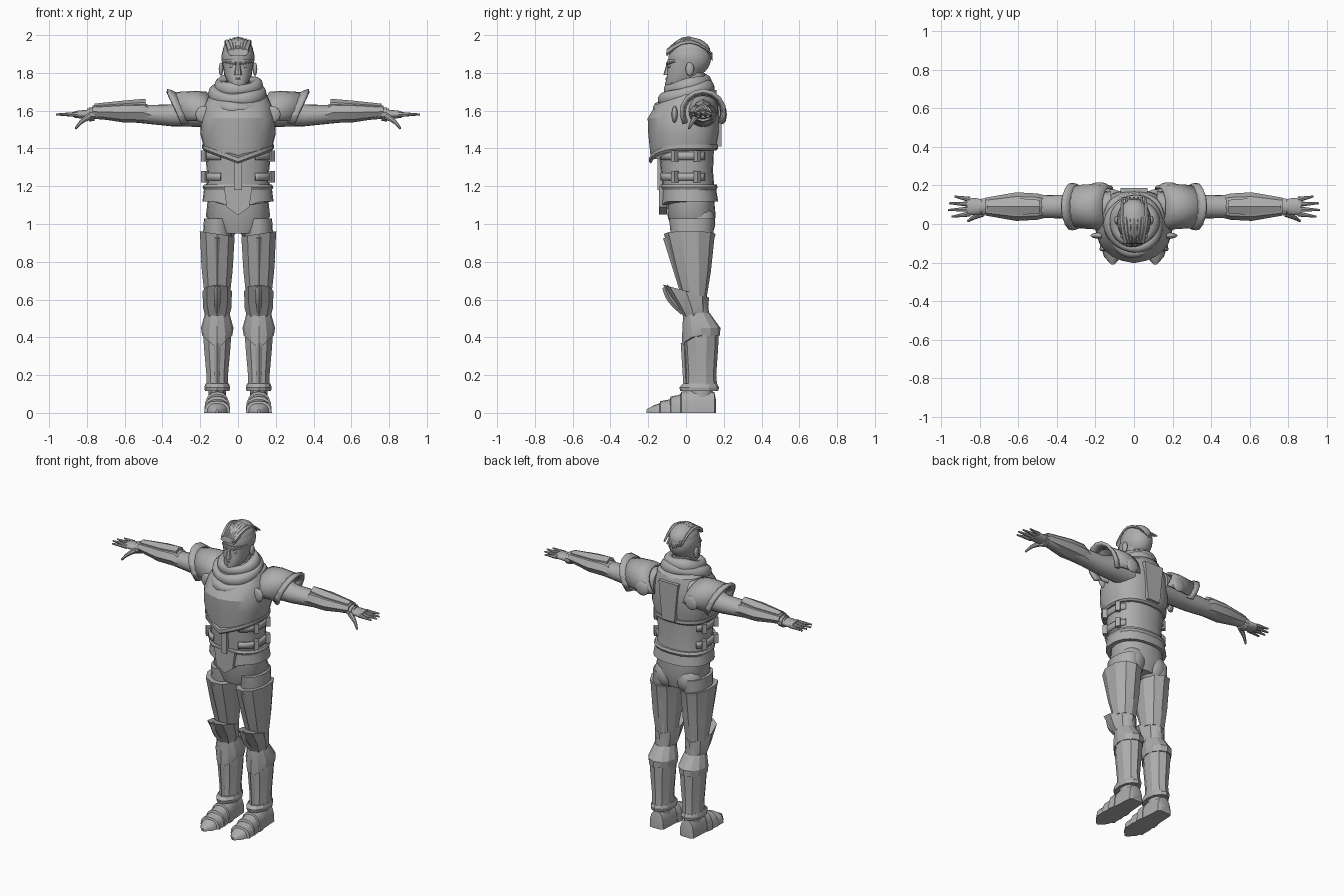
import bpy
import bmesh
from math import sin, cos, pi, radians, copysign
from mathutils import Vector, Matrix

default_cube = bpy.data.objects.get("Cube")
if default_cube:
    bpy.data.objects.remove(default_cube)

grey = (.42, .42, .42, 1)
material = bpy.data.materials.new("plain grey")
material.use_nodes = True
material.diffuse_color = grey
material.node_tree.nodes["Principled BSDF"].inputs["Base Color"].default_value = grey

# Shared centre lines of the limbs
LEG_X, ARM_Y, ARM_Z = .11, .09, 1.59


def finish(name, bm, mirror=False, angle=35, thick=0):
    """Turn a bmesh into a shaded object, optionally mirrored and thickened."""
    bmesh.ops.recalc_face_normals(bm, faces=bm.faces[:])
    mesh = bpy.data.meshes.new(name)
    bm.to_mesh(mesh)
    bm.free()
    mesh.materials.append(material)
    mesh.shade_smooth()
    mesh.set_sharp_from_angle(angle=radians(angle))
    part = bpy.data.objects.new(name, mesh)
    bpy.context.collection.objects.link(part)
    if thick:
        part.modifiers.new("thickness", "SOLIDIFY").thickness = thick
    if mirror:
        part.modifiers.new("mirror", "MIRROR").use_mirror_merge = False


def skin(rows, closed=True, caps=True):
    """Join rows of points with quads, and close the ends."""
    bm = bmesh.new()
    grid = [[bm.verts.new(point) for point in row] for row in rows]
    count = len(grid[0])
    for low, high in zip(grid, grid[1:]):
        for i in range(count if closed else count - 1):
            j = (i + 1) % count
            bm.faces.new((low[i], low[j], high[j], high[i]))
    if closed and caps:
        bm.faces.new(grid[0])
        bm.faces.new(grid[-1])
    return bm


def loft(name, axis, rings, sides=20, power=1, arc=None, warp=None, **options):
    """Skin rings of (position, two centres, two radii); an arc leaves them open."""
    start, sweep = arc or (-90, 360)
    rows = []
    for position, centre_a, centre_b, radius_a, radius_b in rings:
        row = []
        for i in range(sides + 1 if arc else sides):
            turn = radians(start + sweep * i / sides)
            a = centre_a + radius_a * copysign(abs(cos(turn)) ** power, cos(turn))
            b = centre_b + radius_b * copysign(abs(sin(turn)) ** power, sin(turn))
            point = Vector({"x": (position, a, b), "y": (a, position, b), "z": (a, b, position)}[axis])
            if warp:
                warp(point)
            row.append(point)
        rows.append(row)
    finish(name, skin(rows, closed=not arc), **options)


def body(name, *rings, **options):
    """Rings of (z, y, half width, half depth) on the centre line."""
    loft(name, "z", [(z, 0, y, wide, deep) for z, y, wide, deep in rings], **options)


def leg(name, *rings, sides=10, angle=20, **options):
    """Rings of (z, y, half width, half depth) around both legs."""
    loft(name, "z", [(z, LEG_X, y, wide, deep) for z, y, wide, deep in rings],
         sides=sides, angle=angle, mirror=True, **options)


def arm(name, *rings, **options):
    """Rings of (x, z offset, half depth, half height) around both arms."""
    loft(name, "x", [(x, ARM_Y, ARM_Z + lift, deep, high) for x, lift, deep, high in rings],
         mirror=True, **options)


def foot(name, *rings):
    """Rings of (y, half width, height) flattened on the floor."""
    def flatten(point):
        point.z = max(point.z, 0)
    loft(name, "y", [(y, LEG_X, 0, wide, high) for y, wide, high in rings],
         sides=16, power=.8, warp=flatten, mirror=True)


def tube(name, start, end, thin, thick, bow=(0, 0, 0), sides=8, **options):
    """Bowed tube whose radius runs from the first value to the second."""
    start, end, bow = Vector(start), Vector(end), Vector(bow)
    along = (end - start).normalized()
    across = along.cross(Vector((1, 0, 0) if abs(along.x) < .5 else (0, 0, 1))).normalized()
    rows = []
    for step in range(7):
        t = step / 6
        centre = start.lerp(end, t) + bow * sin(pi * t)
        radius = thin + (thick - thin) * t
        slope = (end - start + bow * pi * cos(pi * t)).normalized()
        upward = slope.cross(across).normalized()
        rows.append([centre + radius * (across * cos(turn) + upward * sin(turn))
                     for turn in (2 * pi * i / sides for i in range(sides))])
    finish(name, skin(rows), **options)


def ball(name, centre, radii, **options):
    bm = bmesh.new()
    bmesh.ops.create_uvsphere(bm, u_segments=20, v_segments=12, radius=1)
    bm.transform(Matrix.Translation(centre) @ Matrix.Diagonal((*radii, 1)))
    finish(name, bm, angle=60, **options)


def plate(name, half, front, back):
    """Symmetric flat plate from the (x, z) points of its left half."""
    outline = half + [(-x, z) for x, z in reversed(half)]
    finish(name, skin([[(x, y, z) for x, z in outline] for y in (front, back)]))


def scarf_roll(name, y, z, radius, tilt):
    """Uneven fabric ring that dips at the front."""
    place = Matrix.Translation((0, y, z)) @ Matrix.Rotation(radians(tilt), 4, "X")
    rows = []
    for i in range(33):
        around = i * pi / 16
        fold = .03 + .004 * sin(3 * around + tilt)
        rows.append([place @ Vector((cos(around) * (radius + fold * cos(turn)),
                                     sin(around) * (radius + fold * cos(turn)), 1.3 * fold * sin(turn)))
                     for turn in (k * pi / 5 for k in range(10))])
    bm = skin(rows, caps=False)
    bmesh.ops.remove_doubles(bm, verts=bm.verts[:], dist=.0001)
    finish(name, bm, angle=60)


# Head, neck and face
body("neck", (1.62, .04, .07, .08), (1.8, .03, .06, .07))
ball("skull", (0, .02, 1.88), (.088, .113, .105))
body("jaw", (1.71, -.06, .03, .04), (1.74, -.04, .05, .07), (1.79, -.01, .073, .09),
     (1.87, .01, .085, .108), power=.9, angle=60)
body("nose", (1.79, -.1, .02, .02), (1.86, -.09, .01, .01), sides=8)
body("goatee", (1.7, -.08, .01, .01), (1.72, -.08, .03, .03), (1.75, -.07, .04, .04), sides=10)
tube("moustache", (0, -.1, 1.77), (.05, -.07, 1.74), .01, .005, mirror=True)
tube("eyebrow", (.01, -.1, 1.85), (.07, -.06, 1.86), .008, .004, bow=(.01, 0, 0), mirror=True)
ball("eye", (.035, -.085, 1.835), (.014, .01, .008), mirror=True)
ball("ear", (.09, .02, 1.82), (.012, .022, .035), mirror=True)

# Swept-back hair
ball("hair_cap", (0, .02, 1.91), (.082, .11, .078))
for i in range(-3, 4):
    side, drop = i * .02, abs(i) * .01
    tube("hair_lock", (side * .6, -.1, 1.91), (side, .14, 1.87 + drop), .02, .006,
         bow=(side * .2, 0, .09 - drop), sides=6)

# Scarf
body("scarf_base", (1.61, -.01, .15, .15), (1.68, 0, .14, .13), (1.74, .02, .09, .09))
scarf_roll("scarf_top_roll", .01, 1.73, .1, 14)
scarf_roll("scarf_middle_roll", 0, 1.69, .125, 17)
scarf_roll("scarf_lower_roll", -.04, 1.64, .11, 20)


# Breastplate with a centre ridge and a pointed lower edge
def chest_point(point):
    middle = max(0, 1 - abs(point.x) / .19)
    if point.y < 0:
        point.y -= .025 * middle
        if point.z < 1.43:
            point.z -= .07 * middle


body("breastplate", (1.4, 0, .18, .16), (1.48, 0, .2, .175), (1.56, 0, .195, .178), (1.63, .02, .18, .155),
     (1.69, .04, .15, .12), (1.72, .04, .1, .09), sides=24, power=.8, warp=chest_point, angle=25)
body("breastplate_rim", (1.39, 0, .18, .16), (1.4, 0, .19, .17), (1.42, 0, .19, .17),
     sides=24, power=.8, warp=chest_point)
plate("back_plate", [(.045, 1.41), (.07, 1.66)], .12, .187)
body("back_collar", (1.62, .05, .14, .12), (1.71, .04, .13, .12), arc=(20, 140), thick=.02)


# Vest, hem and front tabs
def hem_point(point):
    if point.z < 1.15 and point.y < 0:
        point.z -= .04 * max(0, 1 - abs(point.x) / .12)


body("vest", (1.17, .015, .17, .137), (1.28, .005, .165, .138), (1.44, 0, .18, .15), power=.85)
body("hem_skirt", (1.12, .02, .188, .15), (1.2, .015, .178, .142), sides=24, power=.85, warp=hem_point)
body("hem_band", (1.18, .015, .18, .145), (1.195, .015, .187, .153), (1.21, .015, .18, .147), power=.85)
plate("centre_tab", [(.075, 1.2), (.06, 1.09), (.005, 1.05)], -.142, -.1)
plate("vest_placket", [(.02, 1.18), (.02, 1.36)], -.15, -.13)

# Side straps and buckles
for z in (1.25, 1.36):
    body("side_strap", (z - .02, 0, .18, .15), (z + .02, 0, .18, .15), power=.85, arc=(-62, 100),
         thick=.014, mirror=True)
    for y in (-.06, .06):
        tube("buckle", (.175, y, z - .03), (.175, y, z + .03), .02, .02, sides=4, mirror=True)

# Hips and trousers
body("hips", (.95, .03, .1, .1), (1.04, .03, .17, .127), (1.18, .02, .155, .125), power=.85, angle=60)
ball("seat", (.08, .07, 1.01), (.085, .085, .1), mirror=True)
leg("trouser_leg", (.08, .08, .045, .06), (.47, .06, .06, .07), (.62, .045, .06, .065),
    (.8, .035, .085, .1), (1.03, .03, .07, .12), sides=20, angle=60)


# Thigh armour and knee plates
def thigh_slope(point):
    if point.z > .9:
        point.z += (point.x - .16) * .15


def knee_slope(point):
    point.z -= point.y * .28


leg("thigh_plate", (.62, .045, .07, .066), (.75, .035, .085, .097), (.93, .02, .095, .13),
    (.955, .02, .097, .137), power=.9, warp=thigh_slope)
tube("thigh_ridge", (LEG_X, -.015, .64), (LEG_X, -.1, .93), .016, .022, sides=4, mirror=True)
leg("knee_plate", (.51, .045, .06, .062), (.565, .03, .075, .085), (.645, 0, .078, .122),
    sides=8, warp=knee_slope)
tube("knee_ridge", (LEG_X, -.015, .53), (LEG_X, -.11, .67), .015, .018, bow=(0, -.02, 0), sides=4, mirror=True)


# Greaves with a chevron guard
def chevron(point):
    if point.z < .45 and point.y < .08:
        point.z -= .07 * max(0, 1 - abs(point.x - LEG_X) / .08)


leg("greave", (.12, .08, .062, .087), (.2, .08, .06, .08), (.34, .08, .073, .09), (.44, .08, .08, .094),
    (.53, .055, .06, .066))
leg("greave_guard", (.41, .08, .08, .1), (.45, .08, .086, .102), (.53, .055, .064, .07), sides=12, warp=chevron)
tube("greave_ridge", (LEG_X, 0, .15), (LEG_X, -.01, .37), .014, .018, sides=4, mirror=True)
leg("ankle_cuff", (.115, .07, .065, .1), (.135, .07, .068, .105), (.155, .075, .062, .09), sides=12)

# Pointed armoured boots
foot("boot", (.16, .035, .06), (.15, .05, .11), (.06, .055, .135), (-.02, .062, .105), (-.1, .066, .065),
     (-.17, .045, .04), (-.21, .008, .018))
for y in (0, -.055, -.11):
    height = .12 + y * .45
    foot("boot_band", (y + .02, .062, height), (y - .025, .069, height - .008), (y - .03, .06, height - .02))

# Arms
arm("bare_arm", (.12, .01, .08, .09), (.25, 0, .072, .075), (.35, -.015, .062, .058),
    (.6, -.005, .055, .042), (.8, -.005, .034, .025), angle=60)


# Shoulder armour leaning outward at the top
def lean(point):
    point.x += (point.z - ARM_Z) * .4


arm("pauldron", (.12, .01, .11, .1), (.18, .005, .12, .11), (.3, 0, .112, .108),
    arc=(-25, 230), sides=14, warp=lean, thick=.016)
arm("pauldron_rim", (.28, 0, .108, .105), (.305, 0, .12, .12), (.325, 0, .124, .125),
    arc=(-30, 240), sides=10, warp=lean, thick=.018, angle=20)
for y in (-.06, .2):
    ball("shoulder_disc", (.18, y, 1.58), (.045, .016, .045), mirror=True)

# Bracers
arm("bracer", (.46, -.015, .058, .046), (.5, 0, .068, .055), (.61, 0, .074, .052), (.77, .005, .046, .032),
    sides=8, angle=20)
arm("bracer_plate", (.49, .035, .04, .038), (.6, .03, .05, .034), (.76, .025, .03, .022), sides=6, angle=20)
arm("wrist_cuff", (.76, -.01, .042, .034), (.79, -.01, .045, .038), sides=10)

# Hands
arm("palm", (.77, -.01, .032, .024), (.81, -.01, .043, .024), (.865, -.01, .046, .018), angle=60)
for i, tip in enumerate((.945, .963, .957, .93)):
    offset = (i - 1.5) * .025
    tube("finger", (.85, ARM_Y + offset, 1.58), (tip, ARM_Y + offset * 1.4, 1.58), .014, .005, mirror=True)
tube("thumb", (.785, .055, 1.57), (.86, .015, 1.505), .018, .006, bow=(.005, 0, .005), mirror=True)
